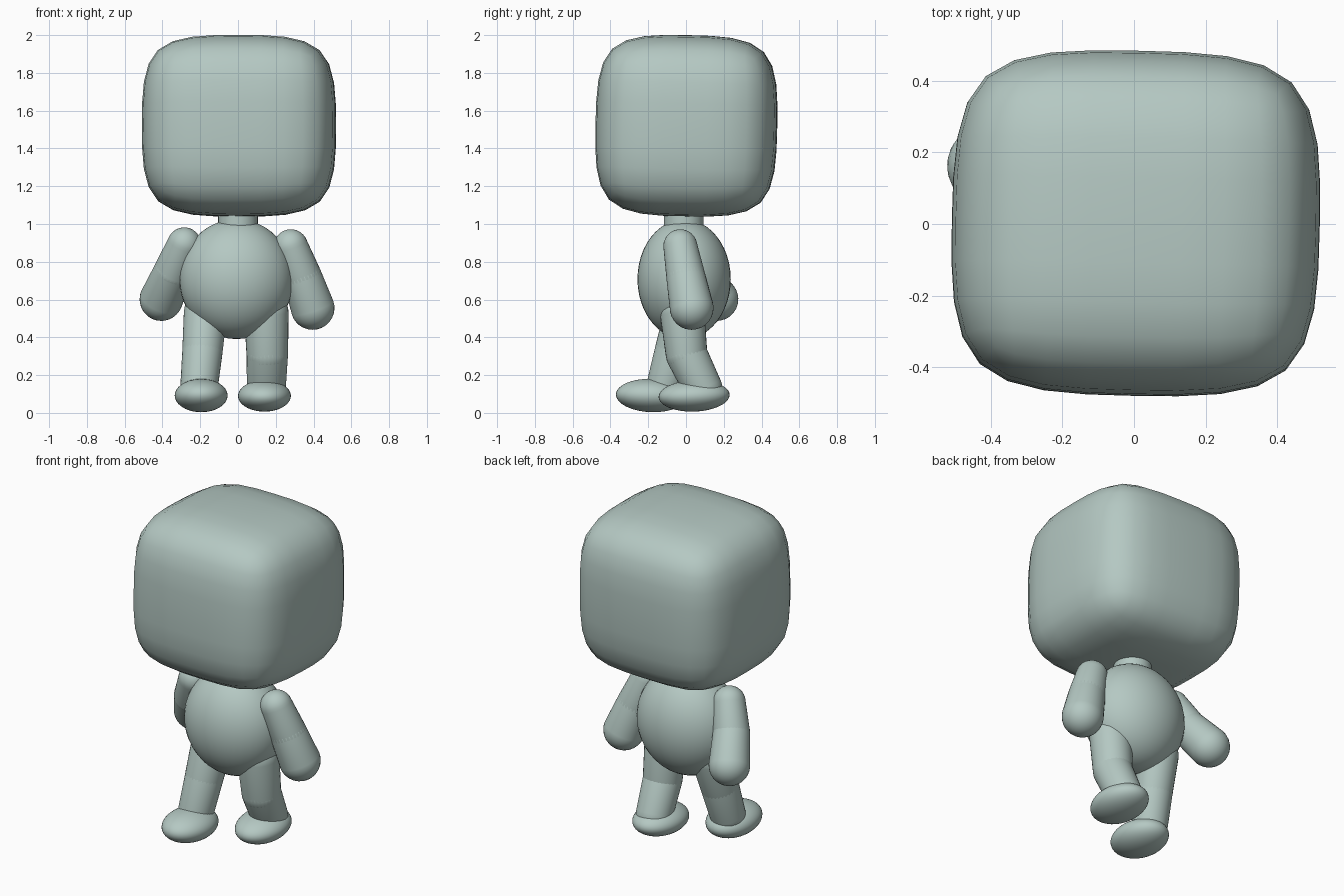
import bpy
import bmesh
import math
from mathutils import Vector, Matrix

cube = bpy.data.objects.get("Cube")
if cube:
    bpy.data.objects.remove(cube, do_unlink=True)

# Single clay colour
clay = bpy.data.materials.new("pale_grey_green")
clay.use_nodes = True
COLOUR = (0.46, 0.58, 0.545, 1)
clay.diffuse_color = COLOUR
clay.node_tree.nodes["Principled BSDF"].inputs["Base Color"].default_value = COLOUR


def finish(name, bm, smooth_all=True):
    mesh = bpy.data.meshes.new(name)
    bmesh.ops.recalc_face_normals(bm, faces=bm.faces)
    bm.to_mesh(mesh)
    bm.free()
    for face in mesh.polygons:
        face.use_smooth = smooth_all or len(face.vertices) == 4
    mesh.materials.append(clay)
    obj = bpy.data.objects.new(name, mesh)
    bpy.context.collection.objects.link(obj)
    return obj


def ellipsoid(name, centre, radii, tilt=0):
    bm = bmesh.new()
    bmesh.ops.create_uvsphere(bm, u_segments=40, v_segments=24, radius=1)
    turn = Matrix.Rotation(math.radians(tilt), 4, 'X')
    bm.transform(Matrix.Translation(centre) @ turn @ Matrix.Diagonal((*radii, 1)))
    return finish(name, bm)


def capsule(name, start, r0, end, r1, steps=8):
    """Tapered tube with a hemisphere on each end, revolved about its axis."""
    start, end = Vector(start), Vector(end)
    axis = end - start
    length = axis.length
    angles = [math.pi / 2 * i / steps for i in range(steps + 1)]
    profile = [(r0 * math.sin(a), -r0 * math.cos(a)) for a in angles]
    profile += [(r1 * math.cos(a), length + r1 * math.sin(a)) for a in angles]
    bm = bmesh.new()
    verts = [bm.verts.new((r, 0, z)) for r, z in profile]
    edges = [bm.edges.new(pair) for pair in zip(verts, verts[1:])]
    bmesh.ops.spin(bm, geom=verts + edges, axis=(0, 0, 1), cent=(0, 0, 0),
                   angle=math.tau, steps=32, use_duplicate=False)
    bmesh.ops.remove_doubles(bm, verts=bm.verts, dist=0.0005)
    spin = axis.to_track_quat('Z', 'Y').to_matrix().to_4x4()
    bm.transform(Matrix.Translation(start) @ spin)
    return finish(name, bm)


# Head: rounded block from a once-divided cube
bm = bmesh.new()
bmesh.ops.create_cube(bm, size=2)
bmesh.ops.subdivide_edges(bm, edges=bm.edges, cuts=1, use_grid_fill=True)
bm.transform(Matrix.Diagonal((0.513, 0.48, 0.48, 1)))
head = finish("head", bm)
head.location = (0.005, 0.002, 1.52)
head.rotation_euler = (math.radians(-1.2), 0, math.radians(-1.2))
subsurf = head.modifiers.new("rounding", 'SUBSURF')
subsurf.levels = subsurf.render_levels = 2

# Neck
bm = bmesh.new()
bmesh.ops.create_cone(bm, cap_ends=True, segments=32, radius1=0.105, radius2=0.105, depth=0.2)
bm.transform(Matrix.Translation((0, -0.012, 1.02)))
finish("neck", bm, smooth_all=False)

# Torso
ellipsoid("torso", (-0.008, -0.01, 0.708), (0.302, 0.247, 0.317))

# Limbs: joint positions and radii, from the body outwards
limbs = {
    ("left_upper_arm", "left_forearm"):
        [((0.28, -0.03, 0.882), 0.09), ((0.342, 0.0, 0.715), 0.104), ((0.395, 0.03, 0.556), 0.116)],
    ("right_upper_arm", "right_forearm"):
        [((-0.285, -0.01, 0.892), 0.09), ((-0.345, 0.055, 0.745), 0.103), ((-0.406, 0.162, 0.602), 0.115)],
    ("left_thigh", "left_shin"):
        [((0.15, -0.02, 0.53), 0.118), ((0.155, 0.003, 0.31), 0.11), ((0.15, 0.09, 0.13), 0.103)],
    ("right_thigh", "right_shin"):
        [((-0.172, 0.0, 0.53), 0.115), ((-0.188, -0.058, 0.33), 0.107), ((-0.205, -0.108, 0.15), 0.1)],
}
for (upper, lower), ((a, ra), (b, rb), (c, rc)) in limbs.items():
    capsule(upper, a, ra, b, rb)
    capsule(lower, b, rb, c, rc)

# Feet
ellipsoid("left_foot", (0.14, 0.043, 0.09), (0.14, 0.188, 0.083), 2)
ellipsoid("right_foot", (-0.195, -0.183, 0.092), (0.14, 0.188, 0.088), -2)
